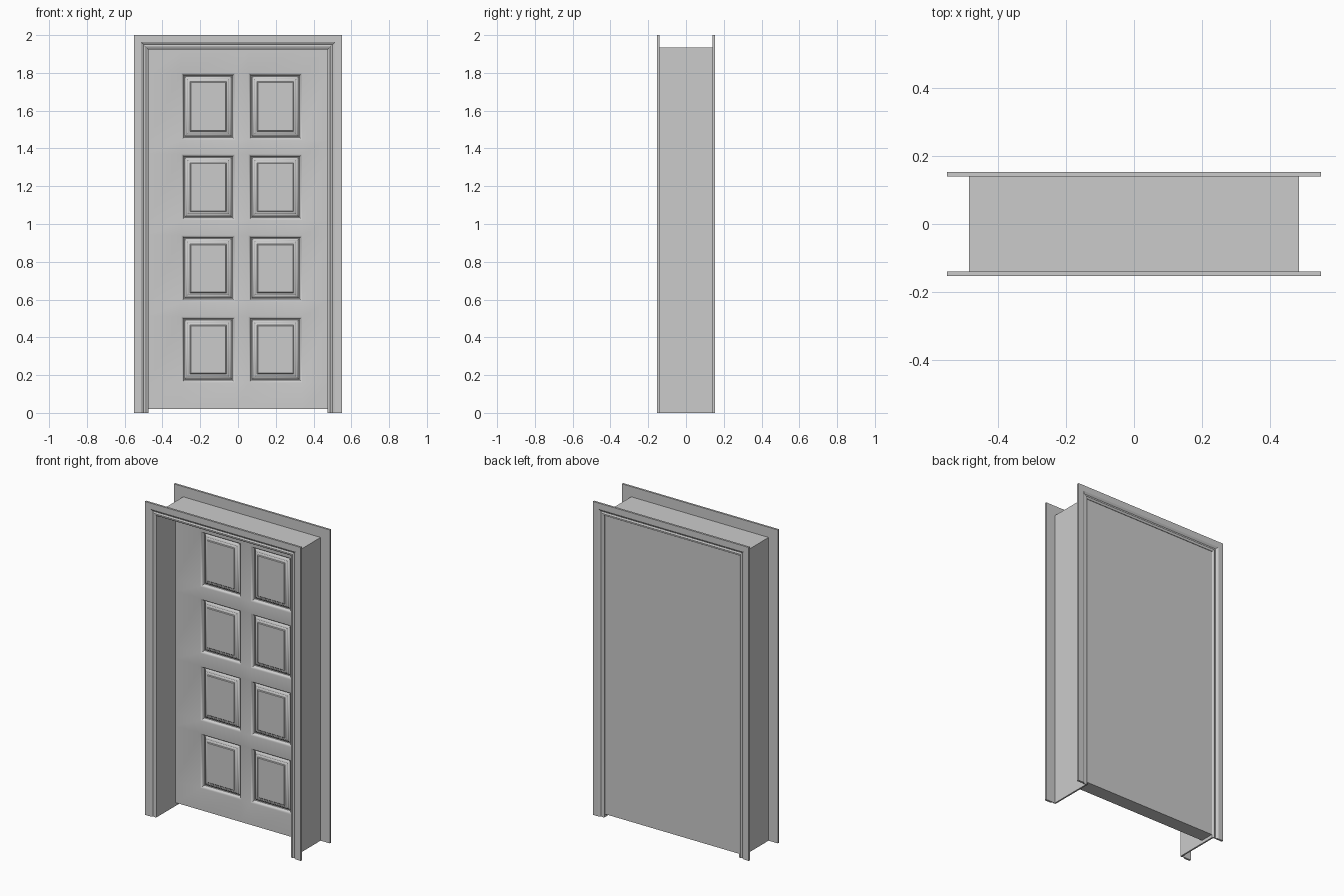
import bpy, bmesh, math

if "Cube" in bpy.data.objects:
    bpy.data.objects.remove(bpy.data.objects["Cube"])

mat = bpy.data.materials.new("light grey")
mat.diffuse_color = (0.6, 0.6, 0.6, 1)
mat.use_nodes = True
mat.node_tree.nodes["Principled BSDF"].inputs["Base Color"].default_value = mat.diffuse_color


def finish(name, bm, angle):
    bmesh.ops.remove_doubles(bm, verts=bm.verts, dist=1e-5)
    bmesh.ops.recalc_face_normals(bm, faces=bm.faces)
    me = bpy.data.meshes.new(name)
    bm.to_mesh(me)
    bm.free()
    me.materials.append(mat)
    ob = bpy.data.objects.new(name, me)
    bpy.context.collection.objects.link(ob)
    bpy.ops.object.select_all(action='DESELECT')
    ob.select_set(True)
    bpy.context.view_layer.objects.active = ob
    bpy.ops.object.shade_smooth_by_angle(angle=math.radians(angle))
    return ob


HALF, TOP = 0.475, 1.925  # inner opening of the frame


def surround(name, profile, side=1):
    """Sweep a closed (offset, y) profile up, over and down with mitred corners."""
    bm = bmesh.new()
    rings = []
    for sx, at_top in ((-1, 0), (-1, 1), (1, 1), (1, 0)):
        rings.append([bm.verts.new((sx * (HALF + d), side * y, (TOP + d) if at_top else 0))
                      for d, y in profile])
    n = len(profile)
    for a, b in zip(rings, rings[1:]):
        for i in range(n):
            j = (i + 1) % n
            bm.faces.new((a[i], a[j], b[j], b[i]))
    bm.faces.new(rings[0])
    bm.faces.new(rings[-1])
    return finish(name, bm, 25)


# Lining between the two casings
surround("door_jamb", [(0, -0.141), (0.01, -0.141), (0.01, 0.141), (0, 0.141)])

# Moulded casings on both sides of the wall
casing = [(0, .14), (0, .143), (.006, .147), (.013, .148), (.019, .144), (.025, .144),
          (.031, .149), (.038, .153), (.075, .153), (.075, .14)]
surround("front_casing", casing, -1)
surround("back_casing", casing, 1)

# Door leaf: front grid whose panel cells become moulded recesses
FRONT, BACK = 0.05, 0.14
xs = [-HALF, -0.30, -0.015, 0.055, 0.34, HALF]
zs = [0.02, 0.16, 0.51, 0.59, 0.94, 1.02, 1.37, 1.445, 1.80, TOP]
moulding = [(0, 0), (.006, .003), (.011, .010), (.014, .020), (.018, .022), (.022, .019),
            (.026, .012), (.031, .010), (.033, .010), (.037, .006), (.044, .004),
            (.046, .004), (.050, 0)]
bm = bmesh.new()


def rect(x0, x1, z0, z1, y):
    return [bm.verts.new(p) for p in ((x0, y, z0), (x1, y, z0), (x1, y, z1), (x0, y, z1))]


for i in range(len(xs) - 1):
    for k in range(len(zs) - 1):
        x0, x1, z0, z1 = xs[i], xs[i + 1], zs[k], zs[k + 1]
        if i % 2 and k % 2:
            loops = [rect(x0 + d, x1 - d, z0 + d, z1 - d, FRONT + h) for d, h in moulding]
            for a, b in zip(loops, loops[1:]):
                for s in range(4):
                    t = (s + 1) % 4
                    bm.faces.new((a[s], a[t], b[t], b[s]))
            bm.faces.new(loops[-1])
        else:
            bm.faces.new(rect(x0, x1, z0, z1, FRONT))
# Edges and flat back of the leaf
bmesh.ops.remove_doubles(bm, verts=bm.verts, dist=1e-5)
rim = [e for e in bm.edges if e.is_boundary]
new = bmesh.ops.extrude_edge_only(bm, edges=rim)["geom"]
for v in new:
    if isinstance(v, bmesh.types.BMVert):
        v.co.y = BACK
back_edges = [e for e in new if isinstance(e, bmesh.types.BMEdge) and e.is_boundary]
bmesh.ops.contextual_create(bm, geom=back_edges)
finish("door_leaf", bm, 40)
